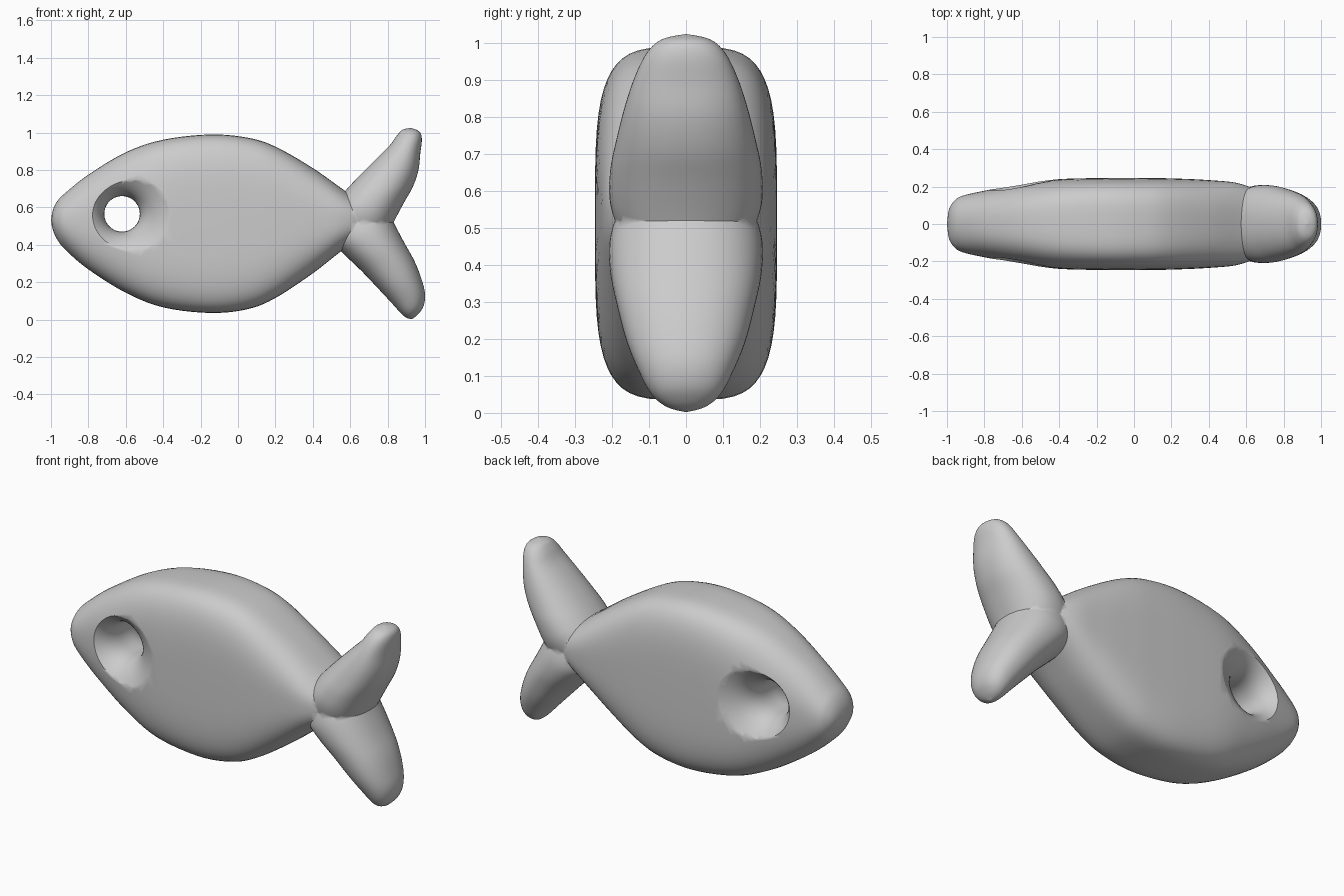
import bpy, bmesh, math

if "Cube" in bpy.data.objects:
    bpy.data.objects.remove(bpy.data.objects["Cube"])


def catmull(a, b, c, d, t):
    return [0.5 * (2 * q + (r - p) * t + (2 * p - 5 * q + 4 * r - s) * t * t
                   + (3 * q - p - 3 * r + s) * t ** 3) for p, q, r, s in zip(a, b, c, d)]


def make_mesh(name, rings, wrap_rows=False):
    """Skin a list of closed rings, capping both ends."""
    bm = bmesh.new()
    rows = [[bm.verts.new(p) for p in r] for r in rings]
    n = len(rows[0])
    for a, b in zip(rows, rows[1:]):
        for i in range(n):
            bm.faces.new((a[i], a[(i + 1) % n], b[(i + 1) % n], b[i]))
    bm.faces.new(rows[0])
    bm.faces.new(rows[-1][::-1])
    bmesh.ops.remove_doubles(bm, verts=bm.verts, dist=0.0005)
    bmesh.ops.recalc_face_normals(bm, faces=bm.faces)
    me = bpy.data.meshes.new(name)
    bm.to_mesh(me)
    bm.free()
    ob = bpy.data.objects.new(name, me)
    bpy.context.collection.objects.link(ob)
    return ob


def loft(name, stations, sub=5, n=56):
    """Station: (x1, z1, x2, z2, half thickness, superellipse exponent)."""
    s = [stations[0]] + stations + [stations[-1]]
    path = [catmull(*s[i:i + 4], k / sub) for i in range(len(s) - 3) for k in range(sub)]
    path.append(stations[-1])
    rings = []
    for x1, z1, x2, z2, w, e in path:
        ring = []
        for i in range(n):
            t = 2 * math.pi * (i + 0.5) / n
            c, q = math.cos(t), math.sin(t)
            c = math.copysign(abs(c) ** (2 / e), c)
            q = math.copysign(abs(q) ** (2 / e), q)
            ring.append(((x1 + x2) / 2 + (x1 - x2) / 2 * c, w * q,
                         (z1 + z2) / 2 + (z1 - z2) / 2 * c))
        rings.append(ring)
    return make_mesh(name, rings)


def boolean(ob, other, op):
    m = ob.modifiers.new(op, 'BOOLEAN')
    m.operation, m.object, m.solver = op, other, 'EXACT'
    bpy.context.view_layer.objects.active = ob
    bpy.ops.object.modifier_apply(modifier=m.name)
    bpy.data.objects.remove(other)


# Body: x, top z, bottom z, half thickness, exponent
profile = [(-1, .53, .53, 0, 2), (-.99, .585, .48, .075, 2), (-.965, .635, .425, .12, 2.1),
           (-.92, .68, .37, .15, 2.2), (-.8, .775, .268, .178, 2.5), (-.6, .895, .143, .215, 3),
           (-.4, .962, .065, .24, 3.6), (-.15, .99, .035, .246, 4), (.05, .973, .055, .246, 3.9),
           (.2, .925, .115, .244, 3.6), (.4, .81, .247, .235, 3), (.57, .69, .378, .215, 2.6),
           (.7, .6, .45, .15, 2.2), (.76, .53, .51, .03, 2)]
fish = loft("fish_body", [(x, t, x, b, w, e) for x, t, b, w, e in profile])

# Forked tail fins
upper = [(.46, .5, .79, .42, .17), (.52, .62, .83, .515, .205), (.575, .69, .885, .62, .205),
         (.65, .77, .935, .71, .188), (.74, .86, .965, .80, .165), (.81, .93, .975, .89, .138),
         (.85, .985, .983, .965, .105), (.88, 1.015, .97, 1.005, .065), (.925, 1.025, .925, 1.025, 0)]
lower = [(.46, .54, .79, .62, .17), (.50, .42, .83, .525, .205), (.56, .355, .89, .41, .205),
         (.66, .26, .945, .31, .185), (.75, .165, .98, .22, .16), (.82, .09, 1.0, .14, .128),
         (.87, .035, .993, .075, .095), (.90, .01, .965, .03, .055), (.93, .002, .93, .002, 0)]
for name, pts in (("upper_fin", upper), ("lower_fin", lower)):
    boolean(fish, loft(name, [p + (2.2,) for p in pts]), 'UNION')

# Flared eye hole through the head
rings = []
for k in range(-20, 21):
    y = k * 0.015
    r = 0.095 + 0.085 * (abs(y) / 0.2) ** 3.2
    rings.append([(-.62 + r * math.cos(2 * math.pi * i / 48), y,
                   .565 + r * math.sin(2 * math.pi * i / 48)) for i in range(48)])
boolean(fish, make_mesh("eye_cutter", rings), 'DIFFERENCE')

# Smooth shading with crisp creases
fish.select_set(True)
bpy.context.view_layer.objects.active = fish
bpy.ops.object.shade_smooth_by_angle(angle=math.radians(50))
